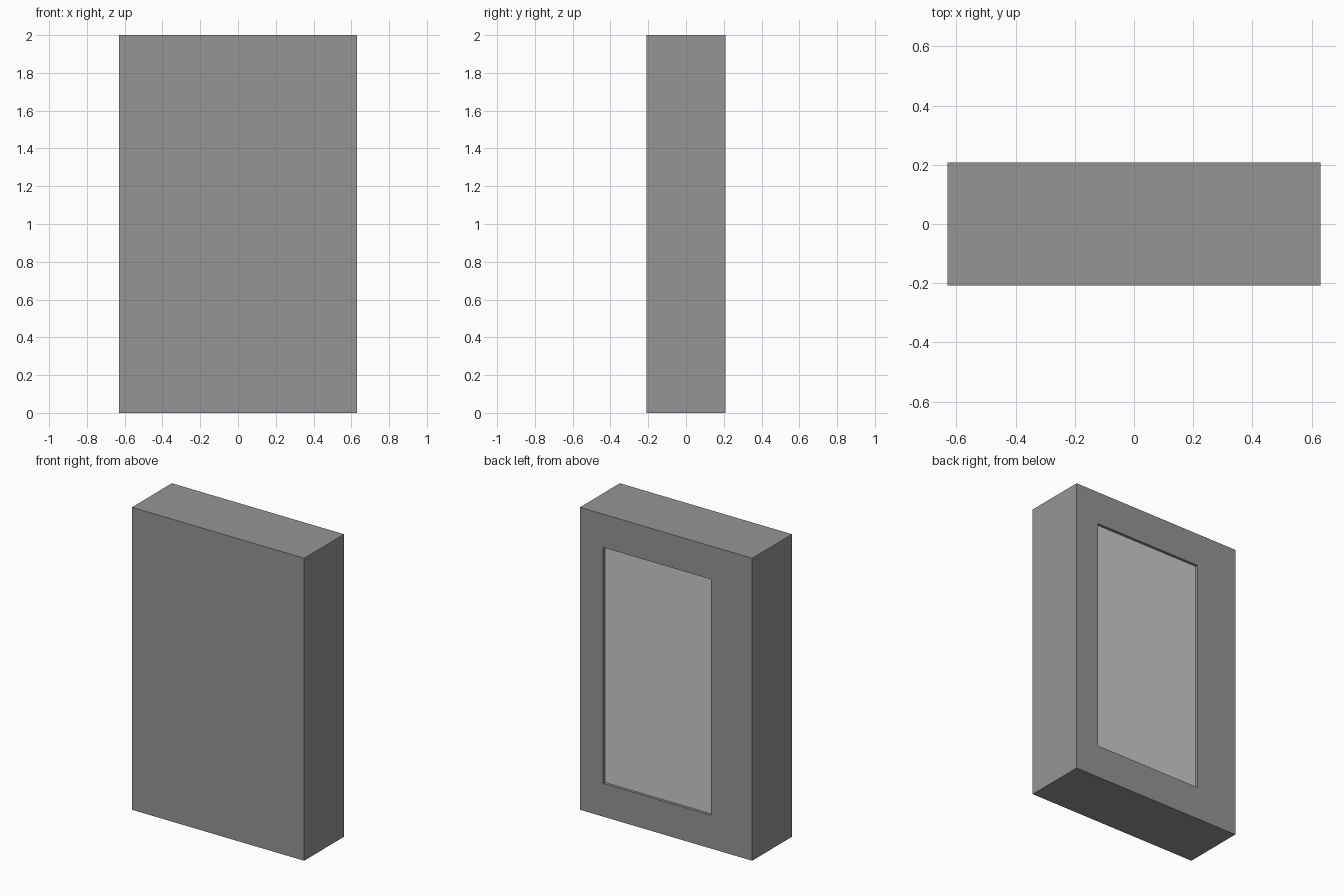
import bpy, bmesh

if "Cube" in bpy.data.objects:
    bpy.data.objects.remove(bpy.data.objects["Cube"])

W, D, H = 1.26, 0.416, 2.0
X0, X1, Z0, Z1 = -0.33, 0.46, 0.22, 1.78   # recess opening on the back
DEPTH = 0.018


def material(name, v):
    m = bpy.data.materials.new(name)
    m.diffuse_color = (v, v, v, 1)
    m.use_nodes = True
    m.node_tree.nodes["Principled BSDF"].inputs["Base Color"].default_value = m.diffuse_color
    return m


# Slab body with an off-centre shallow recess sunk into the back face
bm = bmesh.new()
bmesh.ops.create_cube(bm, size=1)
for v in bm.verts:
    v.co = (v.co.x * W, v.co.y * D, (v.co.z + 0.5) * H)
back = max(bm.faces, key=lambda f: f.calc_center_median().y)
bmesh.ops.inset_region(bm, faces=[back], thickness=0.1)
for v in back.verts:
    v.co.x = X1 if v.co.x > 0 else X0
    v.co.z = Z1 if v.co.z > H / 2 else Z0
walls = bmesh.ops.extrude_discrete_faces(bm, faces=[back])
floor = walls["faces"][0]
for v in floor.verts:
    v.co.y -= DEPTH
floor.material_index = 1     # lighter panel at the bottom of the recess
bmesh.ops.recalc_face_normals(bm, faces=bm.faces)

mesh = bpy.data.meshes.new("slab_body")
bm.to_mesh(mesh)
bm.free()
mesh.materials.append(material("body_grey", 0.3))
mesh.materials.append(material("panel_grey", 0.55))
body = bpy.data.objects.new("slab_body", mesh)
bpy.context.collection.objects.link(body)
